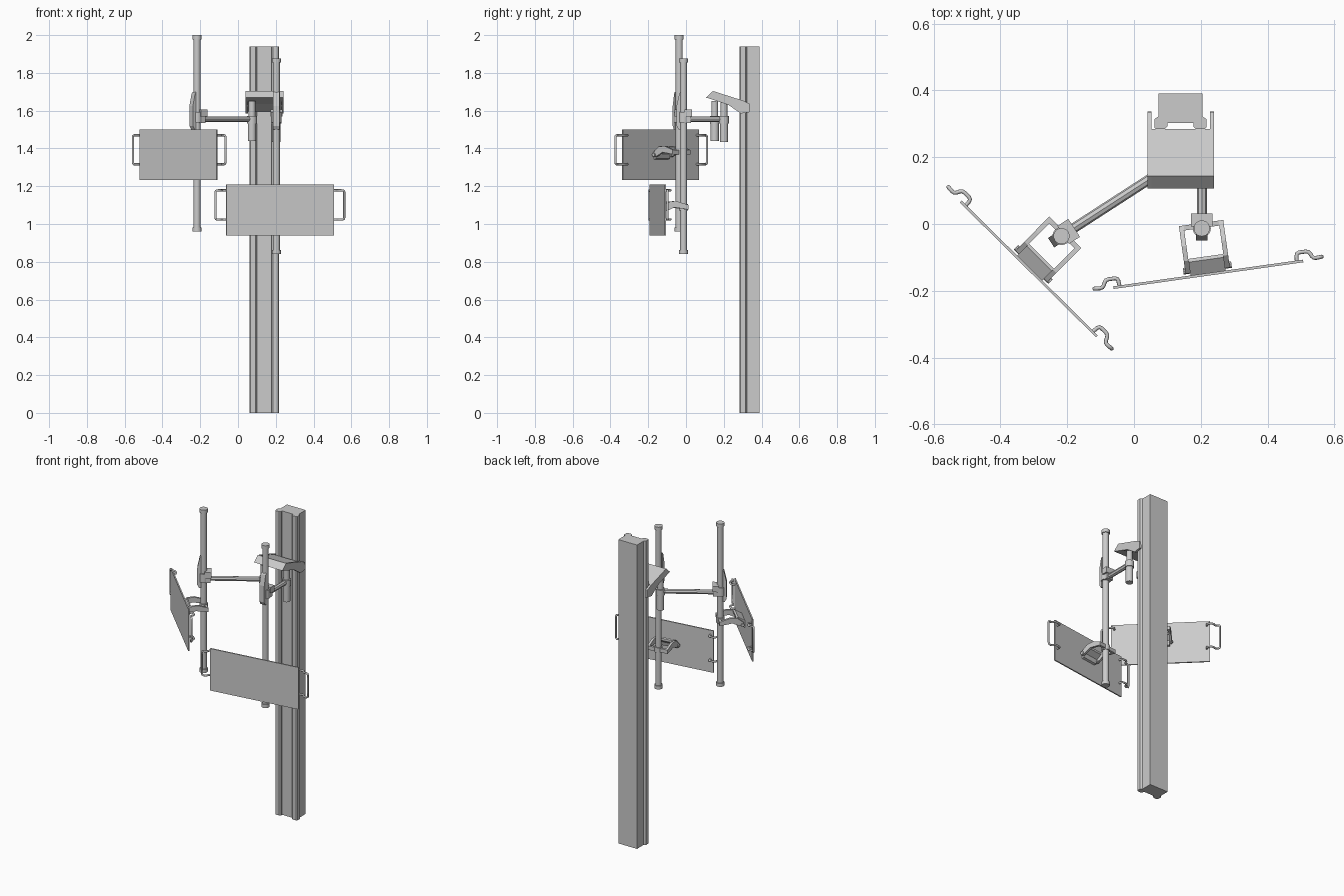
import bpy, bmesh, math
from mathutils import Matrix, Vector

if "Cube" in bpy.data.objects:
    bpy.data.objects.remove(bpy.data.objects["Cube"])

I = Matrix.Identity(4)


def finish(name, bm, m=I, smooth=False):
    bmesh.ops.recalc_face_normals(bm, faces=bm.faces)
    bm.transform(m)
    me = bpy.data.meshes.new(name)
    bm.to_mesh(me)
    bm.free()
    ob = bpy.data.objects.new(name, me)
    bpy.context.collection.objects.link(ob)
    if smooth:
        bpy.ops.object.select_all(action='DESELECT')
        ob.select_set(True)
        bpy.context.view_layer.objects.active = ob
        bpy.ops.object.shade_smooth_by_angle(angle=math.radians(35))
    return ob


def prism(name, pts, a, b, axis='x', m=I):
    """Extrude a 2D profile: axis x takes (y,z) points, axis z takes (x,y) points."""
    bm = bmesh.new()
    put = (lambda p, d: (d, *p)) if axis == 'x' else (lambda p, d: (*p, d))
    f = bm.faces.new([bm.verts.new(put(p, a)) for p in pts])
    r = bmesh.ops.extrude_face_region(bm, geom=[f])
    v = [g for g in r['geom'] if isinstance(g, bmesh.types.BMVert)]
    bmesh.ops.translate(bm, verts=v, vec=(b - a, 0, 0) if axis == 'x' else (0, 0, b - a))
    return finish(name, bm, m)


def box(name, lo, hi, m=I):
    return prism(name, [(lo[0], lo[1]), (hi[0], lo[1]), (hi[0], hi[1]), (lo[0], hi[1])],
                 lo[2], hi[2], 'z', m)


def rod(name, p, q, r, sides=24, m=I):
    p, q = Vector(p), Vector(q)
    bm = bmesh.new()
    bmesh.ops.create_cone(bm, cap_ends=True, segments=sides, radius1=r, radius2=r, depth=(q - p).length)
    rot = (q - p).to_track_quat('Z', 'Y').to_matrix().to_4x4()
    return finish(name, bm, m @ Matrix.Translation((p + q) / 2) @ rot, sides > 10)


def tube(name, pts, r, m=I):
    """Round the corners of a path and sweep a circle along it."""
    path = [Vector(pts[0])]
    for a, b, c in zip(pts, pts[1:], pts[2:]):
        a, b, c = Vector(a), Vector(b), Vector(c)
        d1, d2 = (a - b), (c - b)
        p1 = b + d1.normalized() * min(0.009, d1.length * 0.45)
        p2 = b + d2.normalized() * min(0.009, d2.length * 0.45)
        path += [p1, p1 * .25 + b * .5 + p2 * .25, p2]
    path.append(Vector(pts[-1]))
    cu = bpy.data.curves.new(name, 'CURVE')
    cu.dimensions = '3D'
    cu.bevel_depth, cu.bevel_resolution, cu.use_fill_caps = r, 2, True
    s = cu.splines.new('POLY')
    s.points.add(len(path) - 1)
    for pt, v in zip(s.points, path):
        pt.co = (*(m @ v), 1)
    ob = bpy.data.objects.new(name, cu)
    bpy.context.collection.objects.link(ob)
    bpy.ops.object.select_all(action='DESELECT')
    ob.select_set(True)
    bpy.context.view_layer.objects.active = ob
    bpy.ops.object.convert(target='MESH')


# Column: box section with two front rails
CX = 0.139
half = [(0.066, 0.39), (0.066, 0.322), (0.078, 0.314), (0.078, 0.289), (0.073, 0.284),
        (0.047, 0.284), (0.039, 0.292), (0.039, 0.302)]
outline = [(CX + x, y) for x, y in half] + [(CX - x, y) for x, y in reversed(half)]
prism("column", outline, 0, 1.94, 'z')

# Sloping mount bracket with side ears gripping the column
prism("bracket_hood", [(0.107, 1.669), (0.143, 1.703), (0.285, 1.656), (0.285, 1.595), (0.225, 1.635)],
      0.052, 0.228)
for x in (0.04, 0.227):
    prism("bracket_side", [(0.106, 1.67), (0.143, 1.704), (0.30, 1.654), (0.335, 1.638), (0.337, 1.592),
                           (0.29, 1.585), (0.225, 1.63)], x, x + 0.013)


def station(side, pivot, pole, pole_z, panel_z, angle):
    """One swing arm with its pole, clamp, tilting holder and panel."""
    # Pivot sleeve under the bracket
    px, py = pivot
    low = 1.44 if side == "left" else 1.433
    rod(side + "_pivot_pin", (px, py, 1.53), (px, py, 1.65), 0.018)
    rod(side + "_pivot_sleeve", (px, py, low), (px, py, 1.535), 0.022)
    rod(side + "_pivot_collar", (px, py, 1.533), (px, py, 1.572), 0.026)

    # Pole with end caps
    x, y = pole
    z0, z1 = pole_z
    rod(side + "_pole", (x, y, z0), (x, y, z1), 0.0185)
    for z in (z0, z1 - 0.022):
        rod(side + "_pole_cap", (x, y, z), (x, y, z + 0.022), 0.024)

    # Arm in a frame with +y pointing from the pole to the pivot
    d = Vector((px - x, py - y, 0))
    A = Matrix.Translation((x, y, 0)) @ Matrix.Rotation(math.atan2(-d.x, d.y), 4, 'Z')
    rod(side + "_arm", (0, 0.01, 1.555), (0, d.length, 1.555), 0.015, 8, A)

    # Clamp round the pole and its locking lever
    rod(side + "_clamp_ring", (0, 0, 1.537), (0, 0, 1.592), 0.027, 24, A)
    box(side + "_clamp_block", (-0.032, 0.006, 1.568), (0.032, 0.045, 1.605), A)
    box(side + "_clamp_foot", (-0.022, 0.006, 1.535), (0.022, 0.04, 1.569), A)
    prism(side + "_clamp_lever", [(-0.016, 1.70), (-0.023, 1.69), (-0.037, 1.625), (-0.037, 1.52),
                                  (-0.026, 1.5), (-0.016, 1.5)], -0.017, 0.017, 'x', A)

    # Holder fork: back bar on the pole, two curved cheeks, cross plate
    H = Matrix.Translation((x, y, panel_z)) @ Matrix.Rotation(angle, 4, 'Z')
    cheek = [(0.016, 0.027), (-0.045, 0.047), (-0.09, 0.043), (-0.128, 0.012), (-0.128, -0.012),
             (-0.1, -0.006), (-0.06, 0.014), (0.016, 0.003)]
    for s in (-1, 1):
        prism(side + "_holder_cheek", cheek, s * 0.053, s * 0.067, 'x', H)
        rod(side + "_holder_pin", (s * 0.05, -0.12, 0), (s * 0.073, -0.12, 0), 0.01, 10, H)
    box(side + "_holder_bar", (-0.06, 0.001, 0.003), (0.06, 0.016, 0.027), H)
    rod(side + "_holder_ring", (0, 0, -0.002), (0, 0, 0.032), 0.024, 24, H)
    prism(side + "_holder_plate", [(-0.085, 0.042), (-0.095, 0.046), (-0.136, 0.02), (-0.136, -0.024),
                                   (-0.122, -0.02), (-0.115, 0.005), (-0.085, 0.028)],
          -0.053, 0.053, 'x', H)

    # Panel
    box(side + "_panel", (-0.287, -0.143, -0.134), (0.287, -0.135, 0.134), H)

    # End handles, stepped out from the back of the panel
    zc, hh = 0.027, 0.077
    step = [(0.268, -0.137), (0.270, -0.112), (0.307, -0.112), (0.318, -0.136), (0.344, -0.134)]
    for s in (-1, 1):
        upper = [(s * u, v, zc + hh) for u, v in step]
        lower = [(s * u, v, zc - hh) for u, v in reversed(step)]
        tube(side + "_panel_handle", upper + lower, 0.006, H)


station("left", (0.074, 0.152), (-0.217, -0.036), (0.96, 2.0), 1.366, math.radians(-44.7))
station("right", (0.203, 0.201), (0.203, -0.013), (0.84, 1.876), 1.074, math.radians(8))
